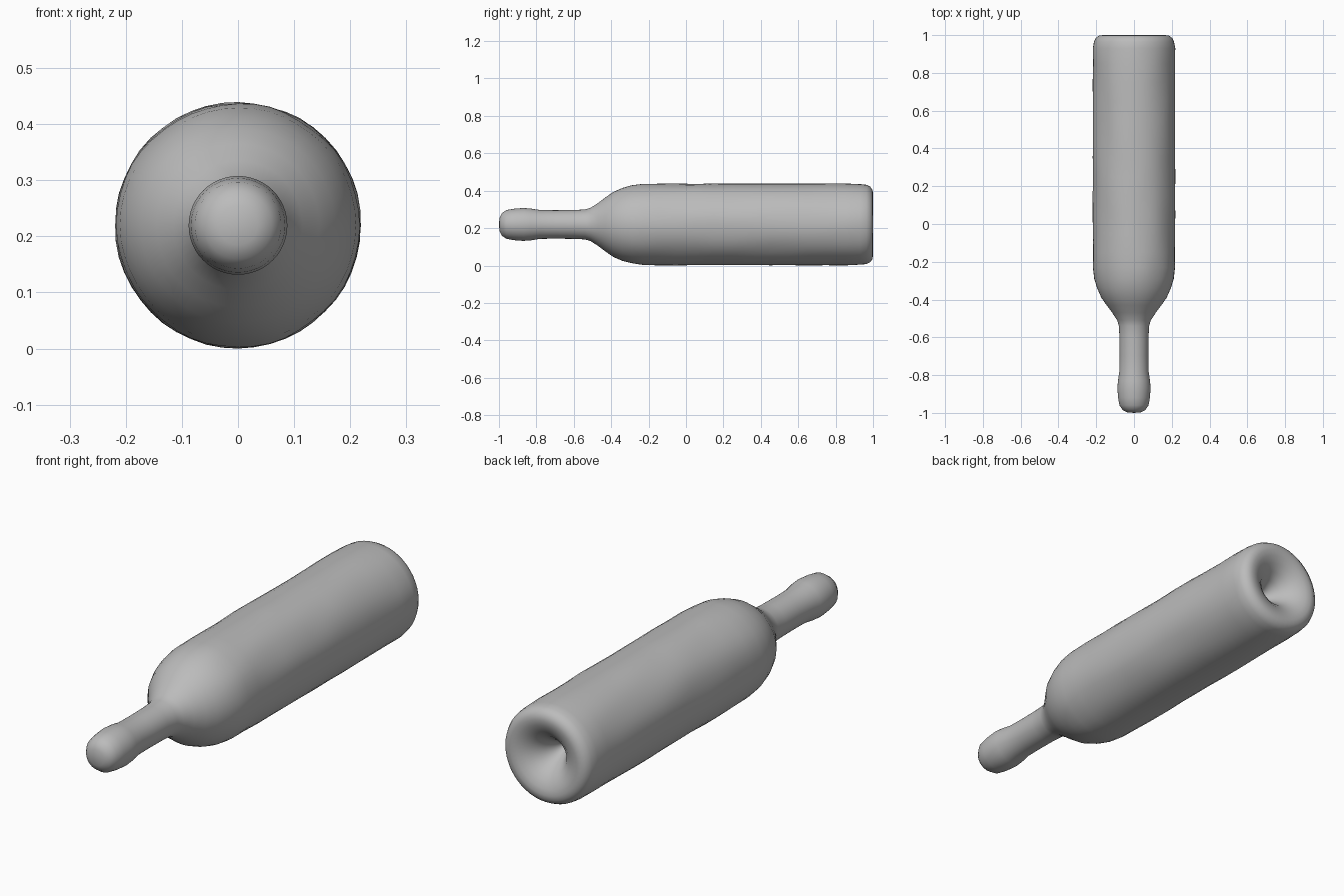
import bpy, bmesh, math
from mathutils import Vector, noise

cube = bpy.data.objects.get("Cube")
if cube:
    bpy.data.objects.remove(cube, do_unlink=True)

AXIS_Z = 0.223
SEGMENTS = 48

mat = bpy.data.materials.new("plain grey")
mat.use_nodes = True
grey = (0.5, 0.5, 0.5, 1)
mat.diffuse_color = grey
mat.node_tree.nodes["Principled BSDF"].inputs["Base Color"].default_value = grey

# Profile of the bottle as (y, radius): lip, neck, shoulder, body, base, hollow punt
profile = [
    (-1.0, 0.0), (-0.997, 0.035), (-0.985, 0.06), (-0.96, 0.077), (-0.92, 0.084),
    (-0.87, 0.088), (-0.83, 0.085), (-0.78, 0.077), (-0.70, 0.076), (-0.60, 0.077),
    (-0.54, 0.080), (-0.51, 0.089), (-0.47, 0.115), (-0.43, 0.145), (-0.39, 0.173),
    (-0.34, 0.195), (-0.29, 0.209), (-0.23, 0.217), (-0.15, 0.218), (-0.05, 0.218),
    (0.05, 0.218), (0.15, 0.218), (0.25, 0.218), (0.35, 0.218), (0.45, 0.218),
    (0.55, 0.218), (0.65, 0.218), (0.75, 0.218), (0.85, 0.218), (0.93, 0.217),
    (0.965, 0.212), (0.985, 0.202), (0.997, 0.185), (1.0, 0.165), (0.995, 0.14),
    (0.98, 0.11), (0.955, 0.08), (0.92, 0.053), (0.88, 0.03), (0.85, 0.012), (0.84, 0.0),
]


def lathe(name, points):
    """Revolve the profile around the lying axis, with slightly uneven walls."""
    bm = bmesh.new()
    rings = []
    for y, r in points:
        if r == 0:
            rings.append([bm.verts.new((0, y, AXIS_Z))] * SEGMENTS)
            continue
        ring = []
        for i in range(SEGMENTS):
            a = 2 * math.pi * i / SEGMENTS
            d = Vector((math.cos(a), 0, math.sin(a)))
            p = d * r + Vector((0, y, 0))
            wobble = 0.004 * noise.noise(p * 9) if -0.3 < y < 0.95 else 0
            ring.append(bm.verts.new(p + d * wobble + Vector((0, 0, AXIS_Z))))
        rings.append(ring)
    for a, b in zip(rings, rings[1:]):
        for i in range(SEGMENTS):
            j = (i + 1) % SEGMENTS
            bm.faces.new(dict.fromkeys((a[i], a[j], b[j], b[i])))
    bmesh.ops.recalc_face_normals(bm, faces=bm.faces)
    for f in bm.faces:
        f.smooth = True
    # Rest the lowest point on the ground
    low = min(v.co.z for v in bm.verts)
    bmesh.ops.translate(bm, verts=bm.verts, vec=(0, 0, -low))
    mesh = bpy.data.meshes.new(name)
    bm.to_mesh(mesh)
    bm.free()
    mesh.materials.append(mat)
    obj = bpy.data.objects.new(name, mesh)
    bpy.context.collection.objects.link(obj)
    return obj


lathe("bottle", profile)
